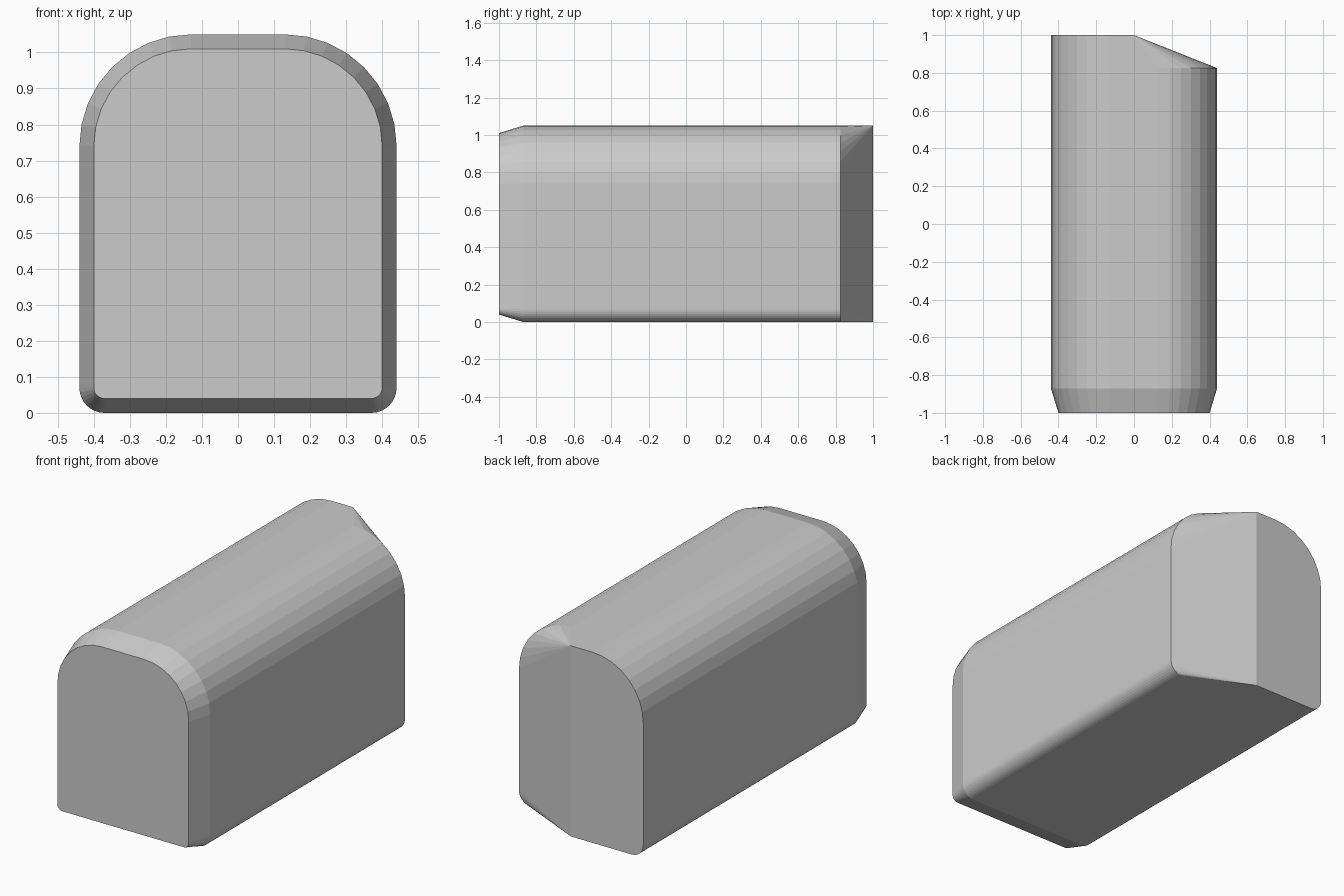
import bpy, bmesh
from math import sin, cos, pi

cube = bpy.data.objects.get("Cube")
if cube:
    bpy.data.objects.remove(cube)

HALF_W, HEIGHT = 0.44, 1.05
SEGMENTS = 8


def half_profile(inset):
    """Right half of the arched section, from bottom centre to top centre."""
    w, low, high = HALF_W - inset, inset, HEIGHT - inset
    r_low, r_high = 0.07 - inset, 0.31 - inset
    points = [(0, low)]
    for r, z, start in ((r_low, low + r_low, -pi / 2), (r_high, high - r_high, 0)):
        for i in range(SEGMENTS + 1):
            a = start + pi / 2 * i / SEGMENTS
            points.append((w - r + r * cos(a), z + r * sin(a)))
    return points + [(0, high)]


def add_ring(bm, inset, y_right, y_left):
    """Closed loop of vertices; the two sides may end at different depths."""
    half = half_profile(inset)
    right = [bm.verts.new((x, y_right if x else y_left, z)) for x, z in half]
    left = [bm.verts.new((-x, y_left, z)) for x, z in half[-2:0:-1]]
    return right + left


bm = bmesh.new()
front = add_ring(bm, 0.04, -1, -1)
shoulder = add_ring(bm, 0, -0.87, -0.87)
back = add_ring(bm, 0, 0.825, 1)

# Front cap, front chamfer and long body
bm.faces.new(front)
for a, b in ((front, shoulder), (shoulder, back)):
    for i in range(len(a)):
        j = (i + 1) % len(a)
        bm.faces.new((a[i], a[j], b[j], b[i]))

# Square back half, and angled corner fanned to the centre edge
top = 2 * SEGMENTS + 3
bottom_centre, top_centre = back[0], back[top]
bm.faces.new([bottom_centre] + back[top:])
mid = SEGMENTS + 1
for i in range(1, mid):
    bm.faces.new((bottom_centre, back[i], back[i + 1]))
bm.faces.new((bottom_centre, back[mid], back[mid + 1], top_centre))
for i in range(mid + 1, top - 1):
    bm.faces.new((top_centre, back[i], back[i + 1]))
bmesh.ops.recalc_face_normals(bm, faces=bm.faces)

mesh = bpy.data.meshes.new("arched_block")
bm.to_mesh(mesh)
bm.free()
block = bpy.data.objects.new("arched_block", mesh)
bpy.context.collection.objects.link(block)

# Plain grey finish
grey = bpy.data.materials.new("light_grey")
grey.use_nodes = True
colour = (0.6, 0.6, 0.6, 1)
grey.diffuse_color = colour
grey.node_tree.nodes["Principled BSDF"].inputs["Base Color"].default_value = colour
mesh.materials.append(grey)
